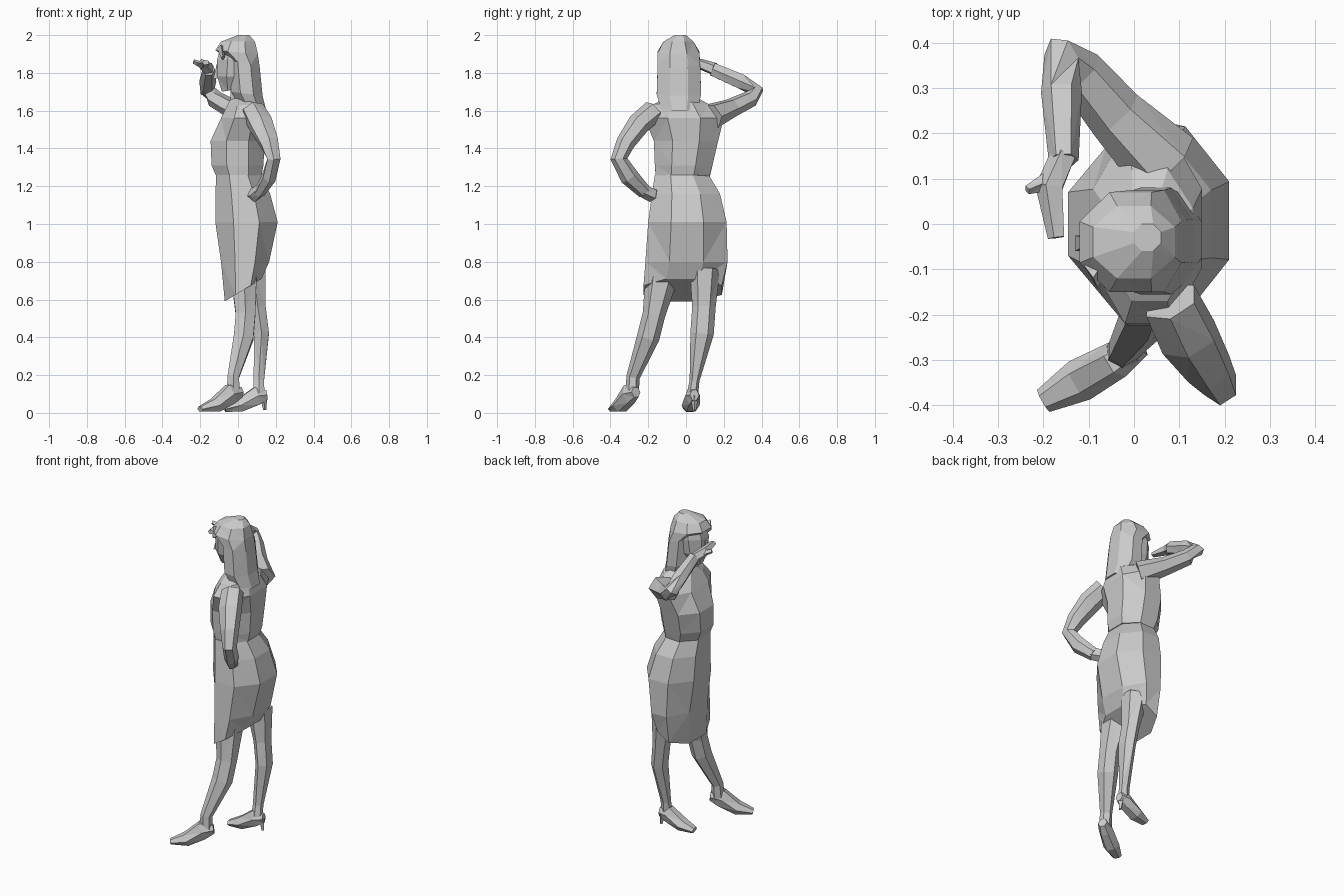
import bpy, bmesh, math
from mathutils import Vector


def skin(name, rings):
    """Join equal-sized rings of points into a closed faceted solid."""
    bm = bmesh.new()
    rows = [[bm.verts.new(p) for p in ring] for ring in rings]
    n = len(rows[0])
    for a, b in zip(rows, rows[1:]):
        for i in range(n):
            j = (i + 1) % n
            bm.faces.new((a[i], a[j], b[j], b[i]))
    bm.faces.new(rows[0])
    bm.faces.new(rows[-1])
    bmesh.ops.recalc_face_normals(bm, faces=bm.faces)
    quads = [f for f in bm.faces if len(f.verts) == 4]
    bmesh.ops.triangulate(bm, faces=quads)
    me = bpy.data.meshes.new(name)
    bm.to_mesh(me)
    bm.free()
    ob = bpy.data.objects.new(name, me)
    bpy.context.collection.objects.link(ob)
    return ob


def stack(name, levels, n=8):
    """Horizontal rings: z, x0, x1, y0, y1, tilt (rise towards the back)."""
    rings = []
    for z, x0, x1, y0, y1, tilt in levels:
        ring = []
        for i in range(n):
            a = 2 * math.pi * (i + 0.5) / n
            c = math.cos(a) / math.cos(math.pi / n)
            s = math.sin(a) / math.cos(math.pi / n)
            ring.append(((x0 + x1) / 2 + c * (x1 - x0) / 2,
                         (y0 + y1) / 2 + s * (y1 - y0) / 2, z + tilt * c))
        rings.append(ring)
    return skin(name, rings)


def limb(name, path, ref, n=6):
    """Rings across a path: x, y, z, side radius, radius along ref."""
    pts = [Vector(p[:3]) for p in path]
    rings = []
    for k, p in enumerate(path):
        t = Vector()
        if k:
            t += (pts[k] - pts[k - 1]).normalized()
        if k < len(pts) - 1:
            t += (pts[k + 1] - pts[k]).normalized()
        t.normalize()
        u = t.cross(Vector(ref)).normalized()
        v = u.cross(t)
        rings.append([pts[k] + u * p[3] * math.cos(a) + v * p[4] * math.sin(a)
                      for a in (2 * math.pi * i / n for i in range(n))])
    return skin(name, rings)


X, Z = (1, 0, 0), (0, 0, 1)

# Skirt with hem dropping towards the front
stack("skirt", [
    (1.26, -0.115, 0.12, -0.165, 0.12, 0.0),
    (1.16, -0.12, 0.17, -0.18, 0.18, 0.0),
    (1.01, -0.12, 0.21, -0.20, 0.215, 0.0),
    (0.80, -0.09, 0.165, -0.215, 0.22, 0.0),
    (0.65, -0.07, 0.125, -0.225, 0.19, 0.06)])

# Blouse
stack("blouse", [
    (1.25, -0.11, 0.125, -0.16, 0.125, 0.01),
    (1.31, -0.14, 0.135, -0.165, 0.14, 0.0),
    (1.44, -0.145, 0.14, -0.17, 0.17, 0.0),
    (1.56, -0.09, 0.15, -0.22, 0.20, 0.0),
    (1.63, -0.06, 0.13, -0.17, 0.12, 0.01),
    (1.67, -0.04, 0.09, -0.10, 0.05, 0.01)])

# Neck, face and nose
stack("neck", [(1.62, -0.04, 0.07, -0.09, 0.03, 0), (1.76, -0.04, 0.06, -0.08, 0.02, 0)], 6)
stack("face", [
    (1.71, -0.085, 0.02, -0.075, 0.01, 0.01),
    (1.78, -0.11, 0.06, -0.115, 0.045, 0.0),
    (1.87, -0.11, 0.08, -0.125, 0.055, 0.0),
    (1.95, -0.09, 0.08, -0.10, 0.04, 0.0)])
stack("nose", [(1.77, -0.13, -0.09, -0.06, -0.025, 0), (1.85, -0.112, -0.09, -0.05, -0.03, 0)], 4)

# Long hair with a fringe
stack("hair", [
    (2.00, 0.0, 0.06, -0.06, 0.0, 0.0),
    (1.965, -0.09, 0.09, -0.12, 0.04, 0.0),
    (1.91, -0.12, 0.105, -0.15, 0.07, -0.01),
    (1.85, -0.05, 0.115, -0.15, 0.075, -0.02),
    (1.69, -0.035, 0.13, -0.155, 0.08, -0.01),
    (1.60, 0.02, 0.15, -0.13, 0.06, 0.0)])
limb("fringe_tip", [(-0.09, -0.09, 1.93, 0.035, 0.02), (-0.08, -0.125, 1.88, 0.02, 0.01)], X, 4)

# Raised right arm and hand
limb("raised_arm", [
    (0.07, 0.13, 1.57, 0.085, 0.07),
    (-0.04, 0.24, 1.615, 0.065, 0.05),
    (-0.12, 0.335, 1.66, 0.055, 0.045),
    (-0.16, 0.37, 1.705, 0.045, 0.04),
    (-0.16, 0.29, 1.755, 0.045, 0.045),
    (-0.155, 0.14, 1.82, 0.033, 0.04)], Z)
limb("raised_hand", [
    (-0.155, 0.15, 1.82, 0.03, 0.035),
    (-0.185, 0.08, 1.845, 0.033, 0.03),
    (-0.17, -0.03, 1.855, 0.02, 0.014)], Z, 5)
limb("raised_thumb", [
    (-0.175, 0.10, 1.835, 0.025, 0.02), (-0.235, 0.075, 1.86, 0.01, 0.012)], Z, 4)

# Left arm resting on the hip
limb("hip_arm", [
    (0.08, -0.17, 1.60, 0.06, 0.065),
    (0.12, -0.25, 1.53, 0.06, 0.07),
    (0.165, -0.32, 1.43, 0.05, 0.055),
    (0.19, -0.355, 1.345, 0.045, 0.04),
    (0.165, -0.30, 1.25, 0.05, 0.04),
    (0.115, -0.22, 1.17, 0.038, 0.03)], X)
limb("hip_hand", [
    (0.12, -0.23, 1.18, 0.038, 0.03),
    (0.09, -0.18, 1.155, 0.04, 0.035),
    (0.05, -0.145, 1.15, 0.025, 0.02)], X, 5)

# Legs
limb("left_leg", [
    (0.03, -0.125, 0.74, 0.09, 0.08),
    (0.04, -0.17, 0.52, 0.06, 0.06),
    (0.03, -0.20, 0.40, 0.06, 0.06),
    (-0.025, -0.28, 0.19, 0.036, 0.035),
    (-0.025, -0.285, 0.11, 0.035, 0.04)], X)
limb("right_leg", [
    (0.08, 0.10, 0.76, 0.08, 0.075),
    (0.105, 0.095, 0.56, 0.062, 0.048),
    (0.125, 0.085, 0.42, 0.062, 0.045),
    (0.11, 0.045, 0.17, 0.026, 0.032),
    (0.11, 0.035, 0.10, 0.03, 0.035)], X)

# Pointed shoes with raised heels
limb("left_shoe", [
    (0.015, -0.265, 0.11, 0.028, 0.03),
    (-0.04, -0.30, 0.10, 0.042, 0.06),
    (-0.12, -0.345, 0.04, 0.048, 0.042),
    (-0.20, -0.39, 0.02, 0.028, 0.016)], Z)
limb("right_shoe", [
    (0.15, 0.045, 0.095, 0.025, 0.03),
    (0.10, 0.035, 0.09, 0.04, 0.055),
    (0.01, 0.025, 0.04, 0.048, 0.04),
    (-0.07, 0.015, 0.02, 0.03, 0.018)], Z)
limb("right_heel", [(0.135, 0.045, 0.09, 0.022, 0.02), (0.142, 0.045, 0.015, 0.009, 0.008)], X, 4)
